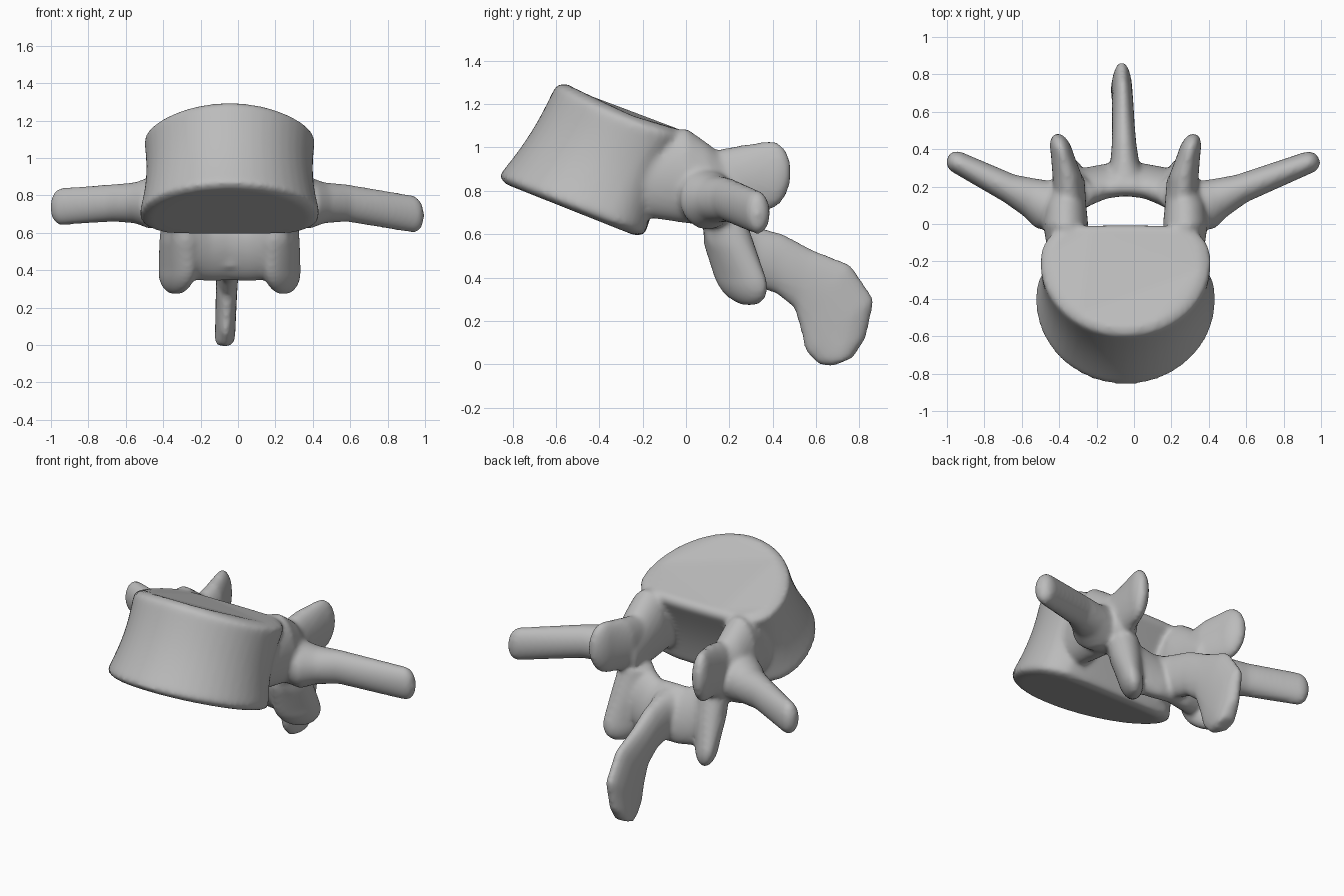
import bpy, bmesh, math
from mathutils import Vector

cube = bpy.data.objects.get("Cube")
if cube:
    bpy.data.objects.remove(cube)

MIDLINE = Vector((-.045, 0, 0))      # the bone sits slightly off centre
SIDEWAYS, UPRIGHT = Vector((1, 0, 0)), Vector((0, 0, 1))
bm = bmesh.new()


def ellipse(angle):
    return math.cos(angle), math.sin(angle)


def kidney(angle):
    """Long round front, short squarer back with a shallow hollow."""
    across, along = math.cos(angle), math.sin(angle)
    if along <= 0:
        return across, 1.25 * along + .25
    hollow = .12 * max(0, 1 - 2 * across ** 2)
    return math.copysign(abs(across) ** .8, across), .75 * along ** .75 + .25 - hollow


def loft(stations, shape=ellipse, sides=48):
    """Closed skin over stations of (centre, half axis, half axis, mid-ring dip)."""
    rings = []
    for centre, u, v, dip in stations:
        ring = []
        for i in range(sides):
            p, q = shape(math.tau * i / sides)
            sag = UPRIGHT * dip * (1 - q * q)
            ring.append(bm.verts.new(MIDLINE + centre + u * p + v * q - sag))
        rings.append(ring)
    for lower, upper in zip(rings, rings[1:]):
        for i in range(sides):
            bm.faces.new((lower[i - 1], lower[i], upper[i], upper[i - 1]))
    bm.faces.new(rings[0])
    bm.faces.new(rings[-1])


def limb(side, rows, wide, tall, tip=0):
    """Mirrored limb over rows of x, y, z, half width, half height, with a rounded tip."""
    mirror = Vector((side, 1, 1))
    wide, tall = wide * mirror, tall * mirror
    rows = [(Vector(row[:3]) * mirror, row[3], row[4]) for row in rows]
    end, width, height = rows[-1]
    forward = (end - rows[-2][0]).normalized()
    if tip:
        for step in range(1, 6):
            angle = step * math.pi / 12
            shrink = math.cos(angle)
            rows.append((end + forward * tip * math.sin(angle), width * shrink, height * shrink))
    loft([(centre, wide * w, tall * h, 0) for centre, w, h in rows])


def body():
    # blend the lower end plate into the upper one, with a waist and rounded rims
    low_front, low_back = Vector((0, -.88, .85)), Vector((0, -.15, .56))
    high_front, high_back = Vector((0, -.59, 1.31)), Vector((0, .05, 1.06))
    steps = 24
    stations = []
    for i in range(steps + 1):
        t = i / steps
        front, back = low_front.lerp(high_front, t), low_back.lerp(high_back, t)
        scale = 1 - .06 * math.sin(math.pi * t) - .12 * abs(2 * t - 1) ** steps
        width = (.49 - .03 * t) * scale
        stations.append(((front + back) / 2, SIDEWAYS * width, (back - front) / 2 * scale, .03 * t))
    loft(stations, kidney)


def pedicle(side):
    limb(side, [(.31, -.2, .86, .1, .18), (.32, 0, .87, .12, .22),
                (.32, .1, .83, .11, .19), (.3, .25, .77, .08, .13)], SIDEWAYS, UPRIGHT)


def upper_joint(side):
    limb(side, [(.3, .1, .84, .08, .14), (.31, .25, .85, .08, .16),
                (.34, .38, .87, .06, .16)], SIDEWAYS, UPRIGHT, tip=.11)


def lower_joint(side):
    # flat plate turned outwards at the back
    limb(side, [(.27, .17, .7, .1, .09), (.27, .2, .55, .13, .09), (.28, .25, .4, .14, .07)],
         Vector((.6, .8, 0)), Vector((-.8, .6, 0)), tip=.14)


def side_process(side):
    # sections turn with the swept-back direction; the left one is longer and lower
    limb(side, [(.3, .09, .78, .14, .14), (.42, .1, .76, .14, .14), (.5, .14, .76, .11, .11),
                (.62, .19, .76, .08, .1), (.94 + .04 * side, .33, .72 - .02 * side, .06, .1)],
         Vector((-.4, .9, 0)), UPRIGHT, tip=.06)


def lamina(side):
    limb(side, [(-.05, .24, .51, .07, .16), (.1, .23, .5, .08, .16),
                (.2, .2, .53, .09, .18), (.31, .17, .63, .09, .16)],
         Vector((0, 1, .2)), Vector((0, -.3, 1)))


def spine():
    # thin hatchet between an upper and a lower edge
    upper = [(.2, .66), (.34, .63), (.45, .6), (.58, .53), (.76, .46), (.87, .3), (.83, .12), (.77, .03)]
    lower = [(.18, .42), (.3, .36), (.41, .33), (.5, .26), (.53, .15), (.55, .06), (.61, 0), (.67, -.01)]
    stations = []
    for i, (a, b) in enumerate(zip(upper, lower)):
        a, b = Vector((0, *a)), Vector((0, *b))
        thickness = .05 + .08 / (1 + i) ** 1.5
        drift = SIDEWAYS * -.004 * i
        stations.append(((a + b) / 2 + drift, SIDEWAYS * thickness, (a - b) / 2, 0))
    loft(stations)


body()
spine()
for side in (-1, 1):
    for part in (pedicle, upper_joint, lower_joint, side_process, lamina):
        part(side)

bmesh.ops.recalc_face_normals(bm, faces=bm.faces[:])
mesh = bpy.data.meshes.new("vertebra")
bm.to_mesh(mesh)
bm.free()
bone = bpy.data.objects.new("vertebra", mesh)
bpy.context.collection.objects.link(bone)

# One grey bone material
grey = bpy.data.materials.new("bone grey")
grey.use_nodes = True
colour = (.5, .5, .5, 1)
grey.diffuse_color = colour
grey.node_tree.nodes["Principled BSDF"].inputs["Base Color"].default_value = colour
mesh.materials.append(grey)

# Fuse the parts into one skin and soften the joins
fuse = bone.modifiers.new("fuse", 'REMESH')
fuse.mode = 'VOXEL'
fuse.voxel_size = .014
fuse.use_smooth_shade = True
soften = bone.modifiers.new("soften", 'SMOOTH')
soften.factor = .5
soften.iterations = 10
